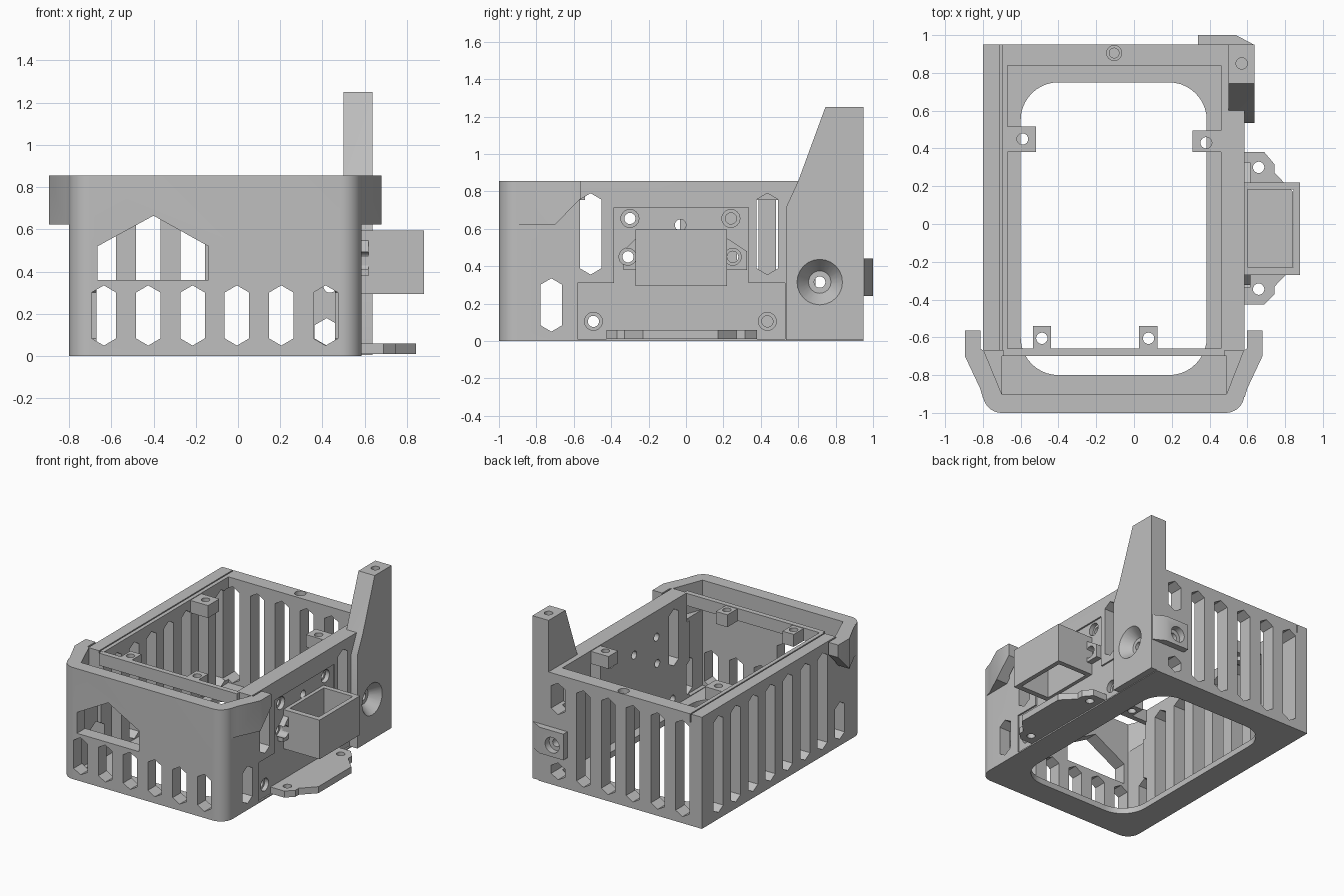
import bpy, bmesh, math

cube = bpy.data.objects.get("Cube")
if cube:
    bpy.data.objects.remove(cube, do_unlink=True)

grey = bpy.data.materials.new("plain grey")
grey.use_nodes = True
grey.diffuse_color = (0.52, 0.52, 0.52, 1)
grey.node_tree.nodes["Principled BSDF"].inputs["Base Color"].default_value = (0.52, 0.52, 0.52, 1)


def place(axis, a, b, c):
    """Map outline coordinates (a, b) and depth c to the given extrusion axis."""
    return {"x": (c, a, b), "y": (a, c, b), "z": (a, b, c)}[axis]


def loft(name, axis, low, lo, high, hi):
    bm = bmesh.new()
    bottom = [bm.verts.new(place(axis, a, b, lo)) for a, b in low]
    top = [bm.verts.new(place(axis, a, b, hi)) for a, b in high]
    bm.faces.new(bottom)
    bm.faces.new(top)
    n = len(low)
    for i in range(n):
        j = (i + 1) % n
        bm.faces.new((bottom[i], bottom[j], top[j], top[i]))
    bmesh.ops.recalc_face_normals(bm, faces=bm.faces)
    mesh = bpy.data.meshes.new(name)
    bm.to_mesh(mesh)
    bm.free()
    mesh.materials.append(grey)
    obj = bpy.data.objects.new(name, mesh)
    bpy.context.collection.objects.link(obj)
    return obj


def prism(name, axis, pts, lo, hi):
    return loft(name, axis, pts, lo, pts, hi)


def rect(a0, a1, b0, b1):
    return [(a0, b0), (a1, b0), (a1, b1), (a0, b1)]


def box(name, x0, x1, y0, y1, z0, z1):
    return prism(name, "z", rect(x0, x1, y0, y1), z0, z1)


def circle(a, b, r, n=24):
    return [(a + r * math.cos(math.tau * i / n), b + r * math.sin(math.tau * i / n)) for i in range(n)]


def arc(a, b, r, start, n=10):
    return [(a + r * math.cos(math.radians(start + 90 * i / n)),
             b + r * math.sin(math.radians(start + 90 * i / n))) for i in range(n + 1)]


def hexagon(a, z0, z1, w=0.058, tip=0.034):
    return [(a, z0), (a + w, z0 + tip), (a + w, z1 - tip), (a, z1), (a - w, z1 - tip), (a - w, z0 + tip)]


def combine(obj, tools, operation="DIFFERENCE"):
    for tool in tools:
        mod = obj.modifiers.new("cut", "BOOLEAN")
        mod.operation = operation
        mod.solver = "EXACT"
        mod.object = tool
    graph = bpy.context.evaluated_depsgraph_get()
    mesh = bpy.data.meshes.new_from_object(obj.evaluated_get(graph))
    obj.modifiers.clear()
    obj.data = mesh
    for tool in tools:
        bpy.data.objects.remove(tool, do_unlink=True)


# Case body with rounded front corners, side tower and rear pad
outline = [(0.585, 0.95), (-0.8, 0.95)] + arc(-0.7, -0.9, 0.1, 180) + arc(0.485, -0.9, 0.1, 270)
body = prism("case_body", "z", outline, 0, 0.855)
tower = prism("tower", "x", [(0.535, 0.005), (0.95, 0.005), (0.95, 1.25), (0.745, 1.25),
                             (0.6, 0.855), (0.535, 0.715)], 0.5, 0.637)
pad = prism("rear_pad", "z", [(0.34, 0.9), (0.63, 0.9), (0.63, 0.952), (0.54, 1), (0.34, 1)], 0.24, 0.44)
combine(body, [tower, pad], "UNION")

# Main hollow, front pocket, flared lid seat and rounded floor opening
opening = (arc(0.185, 0.55, 0.2, 0) + arc(-0.4, 0.55, 0.2, 90)
           + arc(-0.4, -0.6, 0.2, 180) + arc(0.185, -0.6, 0.2, 270))
combine(body, [
    box("hollow", -0.67, 0.46, -0.9, 0.84, 0.045, 0.95),
    box("front_pocket", -0.7, 0.49, -0.9, -0.7, 0.05, 0.95),
    prism("lid_seat", "z", [(-0.7, -0.9), (0.49, -0.9), (0.58, -0.67), (-0.795, -0.67)], 0.63, 0.95),
    prism("floor_opening", "z", opening, -0.1, 0.1),
    box("lid_groove", -0.709, -0.7, -0.68, 1.05, 0.79, 0.95),
])

# Vent slots
pitch = 0.21
cutters = []
for i in range(6):
    x = -0.635 + pitch * i
    cutters.append(prism("front_vent", "y", hexagon(x, 0.05, 0.335), -1.1, -0.85))
    if i < 5:
        cutters.append(prism("back_vent", "y", hexagon(x, 0.05, 0.79), 0.8, 1.1))
for z0, z1 in ((0.05, 0.18), (0.55, 0.79)):
    cutters.append(prism("back_vent", "y", hexagon(0.42, z0, z1), 0.8, 0.98))
for i in range(8):
    top = 0.335 if i == 0 else 0.79
    cutters.append(prism("left_vent", "x", hexagon(-0.72 + pitch * i, 0.05, top), -0.9, -0.6))
for y, z0, z1 in ((-0.72, 0.05, 0.335), (-0.51, 0.355, 0.79), (0.435, 0.355, 0.79)):
    cutters.append(prism("right_vent", "x", hexagon(y, z0, z1), 0.4, 0.7))
cutters.append(prism("front_window", "y", [(-0.665, 0.36), (-0.14, 0.36), (-0.14, 0.52),
                                           (-0.4, 0.665), (-0.665, 0.52)], -1.1, -0.85))
combine(body, cutters)

# Stepped recess on the right wall and all screw holes
cutters = [prism("panel_recess", "x", [(-0.58, 0.01), (0.53, 0.01), (0.53, 0.31), (0.335, 0.31),
                                       (0.335, 0.715), (-0.385, 0.715), (-0.385, 0.31),
                                       (-0.58, 0.31)], 0.573, 0.7)]
screws = [(-0.3, 0.655), (0.24, 0.655), (-0.31, 0.45), (0.25, 0.45), (-0.495, 0.105), (0.435, 0.105)]
for y, z in screws:
    cutters.append(prism("screw_head", "x", circle(y, z, 0.048), 0.54, 0.7))
    cutters.append(prism("screw_hole", "x", circle(y, z, 0.03), 0.4, 0.6))
cutters += [
    prism("wire_hole", "x", circle(-0.03, 0.62, 0.03), 0.4, 0.7),
    loft("tower_sink", "x", circle(0.715, 0.315, 0.06), 0.56, circle(0.715, 0.315, 0.124), 0.64),
    prism("tower_hole", "x", circle(0.715, 0.315, 0.03), 0.4, 0.7),
    prism("tower_top_hole", "z", circle(0.57, 0.85, 0.03), 1.1, 1.3),
    prism("pad_head", "y", circle(0.435, 0.33, 0.06), 0.95, 1.1),
    prism("pad_hole", "y", circle(0.435, 0.33, 0.03), 0.8, 1.1),
    prism("rim_head", "z", circle(-0.105, 0.905, 0.04), 0.82, 0.9),
    prism("rim_hole", "z", circle(-0.105, 0.905, 0.026), 0.7, 0.9),
]
combine(body, cutters)

# Lid ears on both sides, wedge cut below
middle = -0.1075
for name, side in (("left_ear", 1), ("right_ear", -1)):
    pts = [(0.6925, -0.92), (0.7075, -0.87), (0.7875, -0.7), (0.7875, -0.565),
           (0.705, -0.565), (0.705, -0.66), (0.69, -0.67)]
    ear = prism(name, "z", [(middle + side * x, y) for x, y in pts], 0.622, 0.855)
    wedge = prism("ear_wedge", "x", [(-0.7, 0.6), (-0.5, 0.6), (-0.5, 0.82), (-0.565, 0.76), (-0.7, 0.622)], -1, 1)
    combine(ear, [wedge])

# Cross bar and screw tabs inside the rim
box("cross_bar", -0.69, 0.48, -0.7, -0.66, 0.76, 0.854)
tabs = [("back_right_tab", (-0.68, -0.52, 0.38, 0.515), (-0.59, 0.45)),
        ("back_left_tab", (0.31, 0.47, 0.38, 0.495), (0.382, 0.43)),
        ("front_right_tab", (-0.535, -0.44, -0.67, -0.54), (-0.488, -0.605)),
        ("front_left_tab", (0.027, 0.125, -0.67, -0.54), (0.077, -0.605))]
for name, area, hole in tabs:
    tab = prism(name, "z", rect(*area), 0.755, 0.85)
    combine(tab, [prism("tab_hole", "z", circle(*hole, 0.03), 0.7, 0.9)])

# Open sleeve on the right wall, with its side lugs
sleeve = box("side_sleeve", 0.565, 0.88, -0.27, 0.22, 0.295, 0.595)
combine(sleeve, [box("sleeve_hollow", 0.6, 0.845, -0.228, 0.182, 0.2, 0.7)])
for name, y, d in (("front_lug", -0.268, -0.067), ("back_lug", 0.218, 0.107)):
    lug = prism(name, "x", [(y, 0.38), (y + d, 0.38), (y + d, 0.48), (y, 0.55)], 0.56, 0.617)
    hole = (-0.31, 0.45) if d < 0 else (0.25, 0.45)
    combine(lug, [prism("lug_hole", "x", circle(*hole, 0.045), 0.5, 0.7)])

# Foot flange at the bottom of the right wall
flange = prism("foot_flange", "z", [(0.565, 0.38), (0.69, 0.38), (0.745, 0.315), (0.745, 0.27), (0.842, 0.17),
                                    (0.842, -0.23), (0.745, -0.33), (0.745, -0.37), (0.69, -0.425),
                                    (0.565, -0.425)], 0.01, 0.06)
combine(flange, [prism("foot_hole", "z", circle(0.66, y, 0.03), -0.1, 0.2) for y in (0.3, -0.345)])

# Smooth the round parts, keep edges sharp
bpy.ops.object.select_all(action="DESELECT")
for obj in bpy.context.collection.objects:
    if obj.type == "MESH":
        obj.select_set(True)
        bpy.context.view_layer.objects.active = obj
bpy.ops.object.shade_smooth_by_angle(angle=math.radians(30))
